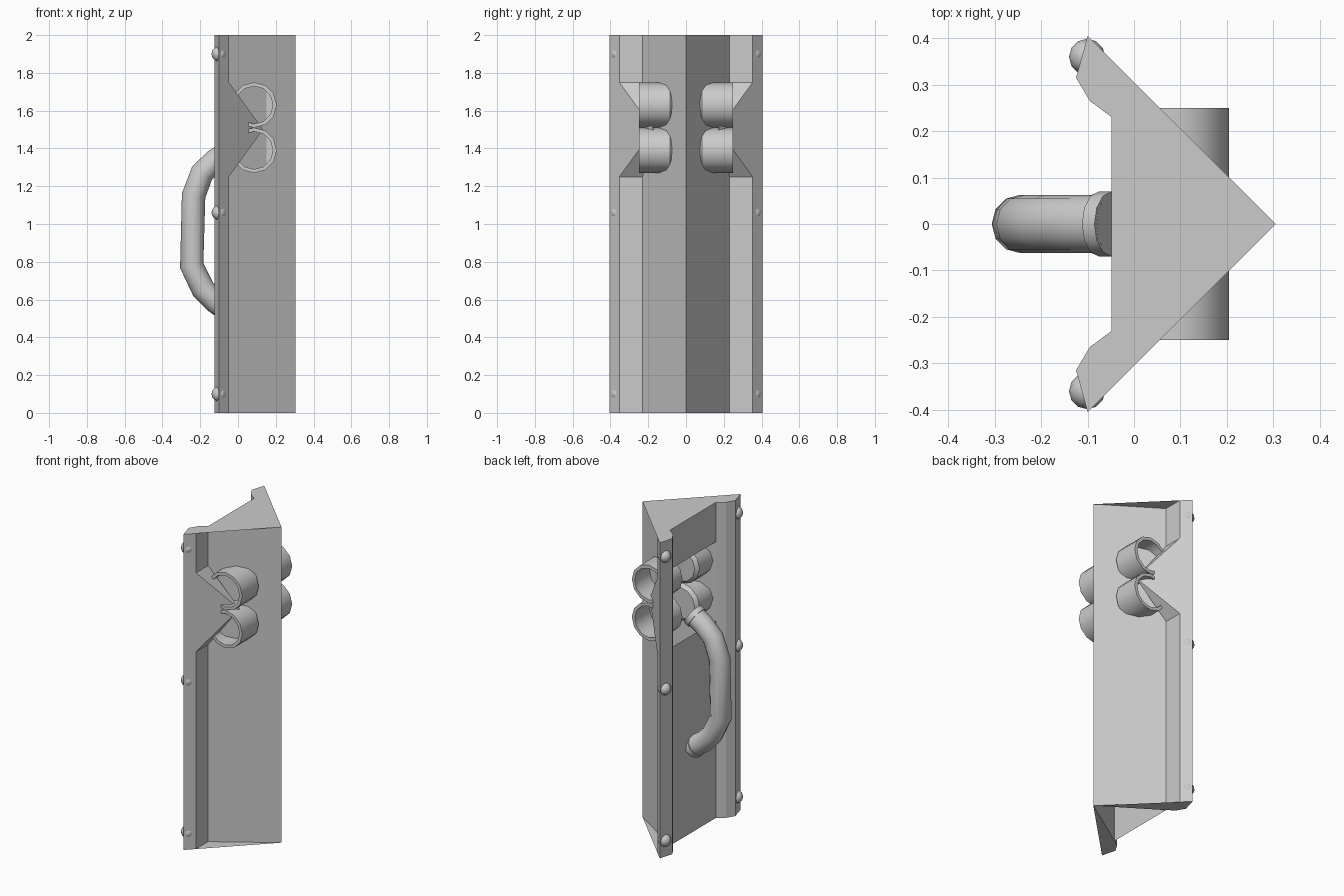
import bpy, bmesh, math
from mathutils import Vector, Matrix

if "Cube" in bpy.data.objects:
    bpy.data.objects.remove(bpy.data.objects["Cube"])

APEX, BACK = 0.305, -0.048
Z0, Z1, H = 1.25, 1.75, 2.0        # window heights and total height


def make(name, verts, faces, smooth=False, fix=True):
    me = bpy.data.meshes.new(name)
    me.from_pydata(verts, [], faces)
    bm = bmesh.new()
    bm.from_mesh(me)
    bmesh.ops.remove_doubles(bm, verts=bm.verts, dist=1e-5)
    if fix:
        bmesh.ops.recalc_face_normals(bm, faces=bm.faces)
    bm.to_mesh(me)
    bm.free()
    ob = bpy.data.objects.new(name, me)
    bpy.context.collection.objects.link(ob)
    if smooth:
        bpy.context.view_layer.objects.active = ob
        ob.select_set(True)
        bpy.ops.object.shade_smooth_by_angle(angle=math.radians(40))
        ob.select_set(False)
    return ob


def mirror_y(ob):
    m = ob.modifiers.new("mirror", 'MIRROR')
    m.use_axis = (False, True, False)
    return ob


def sheet(name, polys):
    verts, faces = [], []
    for p in polys:
        faces.append(range(len(verts), len(verts) + len(p)))
        verts += p
    return make(name, verts, faces, fix=False)


def rings(name, loops, cap=True):
    """Skin a list of equal-length vertex loops."""
    n = len(loops[0])
    verts = [v for l in loops for v in l]
    faces = [(i * n + j, i * n + (j + 1) % n, (i + 1) * n + (j + 1) % n, (i + 1) * n + j)
             for i in range(len(loops) - 1) for j in range(n)]
    if cap:
        faces += [range(n), range((len(loops) - 1) * n, len(loops) * n)]
    return make(name, verts, faces, smooth=True)


# folded front panel
def wall(a, b, lo, hi):
    return [(*a, lo), (*b, lo), (*b, hi), (*a, hi)]


tip, corner = (APEX, 0), (BACK, 0.23)
mirror_y(sheet("front_panel", [wall(corner, tip, 0, H)]))

# back plate with an open window
mirror_y(sheet("back_plate", [wall((BACK, 0), corner, 0, Z0),
                              wall((BACK, 0), corner, Z1, H)]))

# top plate and bottom ledges
sheet("top_plate", [[(APEX, 0, H), (BACK, 0.353, H), (BACK, -0.353, H)]])
mirror_y(sheet("bottom_ledge", [[(APEX, 0, 0), (*corner, 0), (BACK, 0.353, 0)]]))

# side flanges
prof = [(-0.10, 0.405), (-0.125, 0.315), (-0.095, 0.265), corner, (BACK, 0.353)]
n = len(prof)
mirror_y(make("side_flange",
              [(*p, 0) for p in prof] + [(*p, H) for p in prof],
              [range(n), range(n, 2 * n)] +
              [(i, (i + 1) % n, (i + 1) % n + n, i + n) for i in range(n)]))

# pointed gussets behind the tubes
mirror_y(make("gusset",
              [(BACK, 0.23, Z0), (BACK, 0.353, Z0), (BACK, 0.353, Z1), (BACK, 0.23, Z1),
               (0.133, 0.172, 1.5)],
              [(0, 1, 2, 3), (0, 1, 4), (1, 2, 4), (2, 3, 4), (3, 0, 4)]))

# hollow side tubes
SIDES = 12
tube = [(0.10, 0.10), (0.10, 0.25), (0.12, 0.25), (0.12, 0.085), (0.10, 0.065)]
for name, z in (("upper_tube", 1.63), ("lower_tube", 1.39)):
    loops = [[(0.085 + r * math.cos(2 * math.pi * k / SIDES), y,
               z + r * math.sin(2 * math.pi * k / SIDES)) for k in range(SIDES)]
             for r, y in tube]
    mirror_y(rings(name, loops))

# bent handle and its collars
path = [(BACK, 1.38), (-0.12, 1.335), (-0.19, 1.27), (-0.235, 1.15),
        (-0.245, 0.78), (-0.185, 0.655), (-0.12, 0.59), (BACK, 0.54)]


def pipe(name, pts, r, sides=12):
    pts = [Vector((x, 0, z)) for x, z in pts]
    loops = []
    for i, p in enumerate(pts):
        a = (p - pts[i - 1]).normalized() if i else None
        b = (pts[i + 1] - p).normalized() if i < len(pts) - 1 else None
        t = ((a or b) + (b or a)).normalized()
        side, up = Vector((0, 1, 0)), t.cross(Vector((0, 1, 0)))
        loops.append([p + r * (math.cos(2 * math.pi * k / sides) * side +
                               math.sin(2 * math.pi * k / sides) * up)
                      for k in range(sides)])
    return rings(name, [[tuple(v) for v in l] for l in loops])


pipe("handle", path, 0.063)
pipe("upper_collar", [(BACK, 1.38), (-0.075, 1.363)], 0.07)
pipe("lower_collar", [(BACK, 0.54), (-0.075, 0.56)], 0.07)

# domed bolts on the flanges
for i, z in enumerate((0.10, 1.06, 1.90)):
    me = bpy.data.meshes.new("bolt")
    bm = bmesh.new()
    bmesh.ops.create_uvsphere(bm, u_segments=12, v_segments=8, radius=0.039,
                              matrix=Matrix.Translation((-0.101, 0.36, z)))
    for f in bm.faces:
        f.smooth = True
    bm.to_mesh(me)
    bm.free()
    ob = bpy.data.objects.new("bolt_%d" % (i + 1), me)
    bpy.context.collection.objects.link(ob)
    mirror_y(ob)
